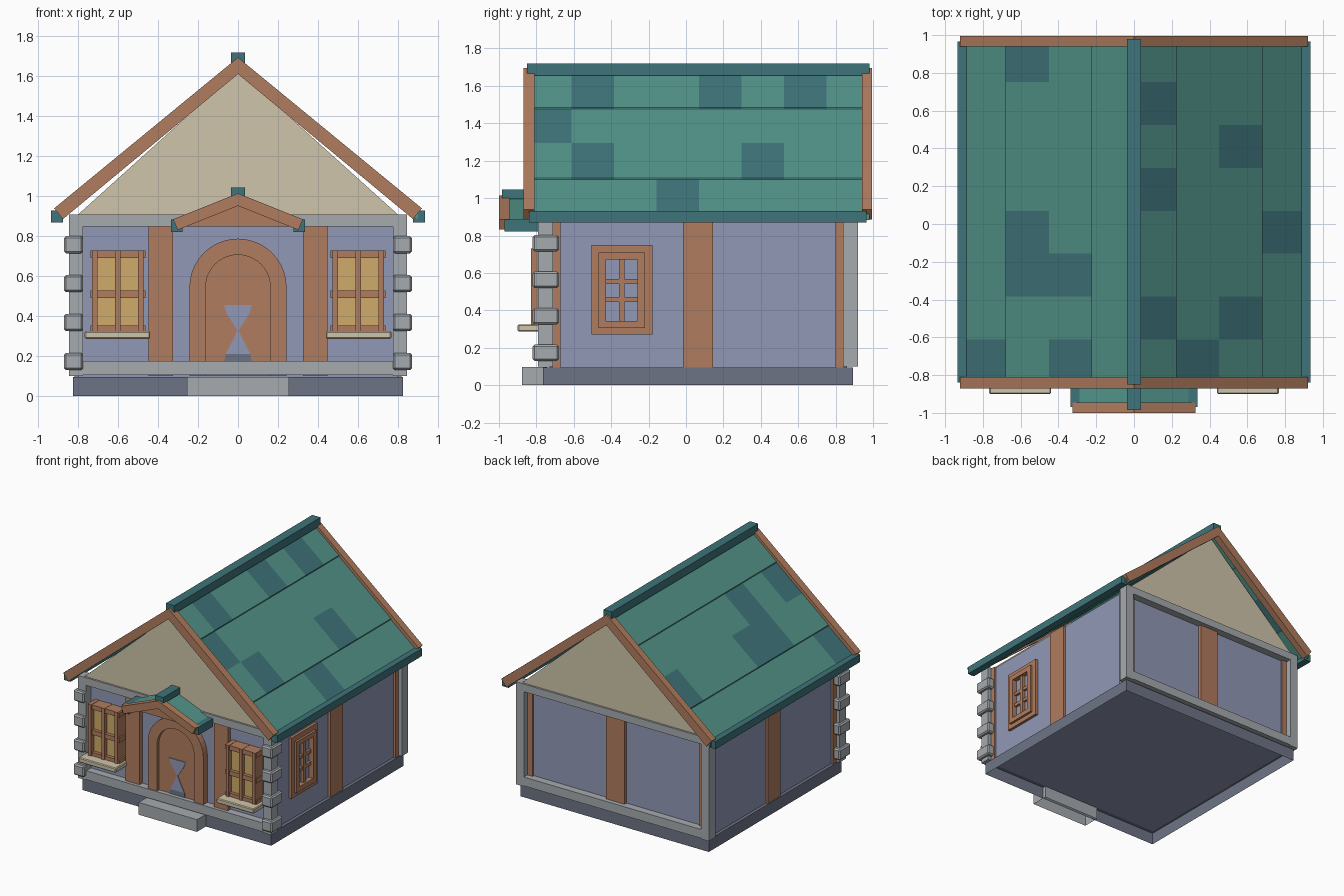
import bpy, bmesh, math

if "Cube" in bpy.data.objects:
    bpy.data.objects.remove(bpy.data.objects["Cube"])


def mat(name, hexcode):
    lin = []
    for i in (0, 2, 4):
        c = int(hexcode[i:i + 2], 16) / 255
        lin.append(c / 12.92 if c <= 0.04045 else ((c + 0.055) / 1.055) ** 2.4)
    m = bpy.data.materials.new(name)
    m.diffuse_color = (*lin, 1)
    m.use_nodes = True
    m.node_tree.nodes["Principled BSDF"].inputs["Base Color"].default_value = m.diffuse_color
    return m


PLASTER = mat("lavender plaster", "9198B6")
STONE = mat("grey stone", "A6ABAF")
WOOD = mat("brown wood", "B07C5E")
CREAM = mat("cream", "CFC5AA")
SLAB = mat("slate slab", "6D7486")
TEAL = mat("teal tile", "529389")
DARK = mat("dark teal", "3F747A")
PANE = mat("amber pane", "CFAB6A")


def shape(name, prisms, mats, mirror=False, bevel=0, open_bottom=False):
    """prisms: (xz outline, y0, y1[, material slot]) joined into one object"""
    bm = bmesh.new()
    for p in prisms:
        pts, y0, y1 = p[:3]
        for s in ((1, -1) if mirror else (1,)):
            a = [bm.verts.new((s * x, y0, z)) for x, z in pts]
            b = [bm.verts.new((s * x, y1, z)) for x, z in pts]
            n = len(a)
            fs = [bm.faces.new(a), bm.faces.new(b[::-1])]
            fs += [bm.faces.new((a[i], b[i], b[(i + 1) % n], a[(i + 1) % n])) for i in range(n)]
            for f in fs:
                f.material_index = p[3] if len(p) > 3 else 0
    bmesh.ops.recalc_face_normals(bm, faces=bm.faces)
    if open_bottom:
        low = [f for f in bm.faces if all(v.co.z < 0.001 for v in f.verts)]
        bmesh.ops.delete(bm, geom=low, context='FACES')
    me = bpy.data.meshes.new(name)
    bm.to_mesh(me)
    bm.free()
    for m in (mats if isinstance(mats, list) else [mats]):
        me.materials.append(m)
    ob = bpy.data.objects.new(name, me)
    bpy.context.collection.objects.link(ob)
    if bevel:
        mod = ob.modifiers.new("bevel", 'BEVEL')
        mod.width, mod.segments = bevel, 1
    return ob


def box(x0, x1, y0, y1, z0, z1):
    return ([(x0, z0), (x1, z0), (x1, z1), (x0, z1)], y0, y1)


def arch(r, z0, spring, n=20):
    top = [(r * math.cos(math.pi * i / n), spring + r * math.sin(math.pi * i / n)) for i in range(n + 1)]
    return [(r, z0)] + top + [(-r, z0)]


# foundation and step, hollow underneath
shape("foundation", [box(-.825, .825, -.765, .893, 0, .095)], SLAB, open_bottom=True)
shape("front_step", [box(-.255, .255, -.877, -.74, 0, .097)], STONE, open_bottom=True)

# walls and stone frame
shape("walls", [box(-.80, .80, -.73, .86, .09, .90)], PLASTER)
shape("corner_posts", [box(.775, .845, -.79, -.71, .1, .91), box(.775, .845, .84, .92, .1, .91)],
      STONE, mirror=True)
shape("frame_beams", [box(-.775, .775, y0, y1, z0, z1)
                      for y0, y1 in ((-.79, -.71), (.84, .92))
                      for z0, z1 in ((.105, .175), (.85, .91))], STONE)
shape("corner_stones", [box(.775, .87, -.82, -.68, z, z + .087) for z in (.13, .325, .52, .715)],
      STONE, mirror=True, bevel=.01)

# timber pillars
shape("front_pillars", [box(.325, .447, -.765, -.72, .1, .86)], WOOD, mirror=True)
shape("side_pillars", [box(.78, .818, y0, y1, .095, .90)
                       for y0, y1 in ((-.715, -.67), (-.015, .145), (.80, .845))], WOOD, mirror=True)
shape("back_pillars", [box(-.082, .082, .84, .885, .1, .86), box(.73, .78, .84, .875, .1, .86),
                       box(-.78, -.73, .84, .875, .1, .86)], WOOD)

# gables
tri = [(-.805, .905), (.805, .905), (0, 1.63)]
shape("gables", [(tri, -.775, -.745), (tri, .875, .905)], CREAM)

# main roof: four rows of eight tiles on each slope, some darker
xs = [0, .225, .45, .68, .90]
lift = [.006, -.002, -.002, -.010]
dark = {1: {(0, 1), (0, 4), (0, 6), (1, 0), (2, 1), (2, 5), (3, 3)},
        -1: {(1, 0), (1, 2), (2, 2), (2, 3), (2, 7), (3, 0)}}
tiles = []
for s in (1, -1):
    for r in range(4):
        for k in range(8):
            a, b = xs[r], xs[r + 1]
            za, zb = 1.663 - .815 * a + lift[r], 1.663 - .815 * b + lift[r]
            pts = [(s * a, za), (s * b, zb), (s * b, zb - .036), (s * a, za - .036)]
            y = -.84 + .2275 * k
            tiles.append((pts, y, y + .2275, int((r, k) in dark[s])))
shape("roof_tiles", tiles, [TEAL, DARK])
shape("roof_ridge", [box(-.036, .036, -.85, .98, 1.655, 1.72)], DARK)
shape("roof_eaves", [box(.877, .935, -.84, .965, .87, .93)], DARK, mirror=True)
verge = [(0, 1.695), (.92, .94), (.876, .886), (0, 1.612)]
shape("verge_boards", [(verge, -.87, -.81), (verge, .94, .995)], WOOD, mirror=True)

# porch canopy
shape("canopy_boards", [([(0, 1.015), (.325, .885), (.302, .832), (0, .952)], -1.0, -.945)],
      WOOD, mirror=True)
shape("canopy_tiles", [([(0, 1.0), (.31, .876), (.31, .84), (0, .96)], -.95, -.75)], TEAL, mirror=True)
shape("canopy_ridge", [box(-.036, .036, -.985, -.76, .995, 1.045)], DARK)
shape("canopy_eaves", [box(.277, .335, -.97, -.79, .822, .885)], DARK, mirror=True)
shape("canopy_gable", [([(-.27, .85), (.27, .85), (0, .962)], -.93, -.75)], WOOD)

# arched door with an hourglass inlay
shape("door_frame", [(arch(.243, .1, .545) + arch(.162, .1, .545)[::-1], -.78, -.72)], WOOD)
shape("door", [(arch(.165, .1, .545), -.755, -.72)], WOOD)
shape("door_inlay", [([(-.07, .455), (-.055, .41), (0, .325), (.055, .41), (.07, .455)], -.76, -.752),
                     ([(0, .335), (-.062, .21), (.062, .21)], -.76, -.752),
                     ([(-.062, .21), (-.07, .17), (.07, .17), (.062, .21)], -.76, -.752, 1)],
      [PLASTER, SLAB])

# front windows: panes, crossing bars, sills
shape("front_window_panes", [box(.48, .72, -.795, -.72, .325, .71)], PANE, mirror=True)
bars = [box(x - .013, x + .013, -.83, -.72, .32, .73) for x in (.487, .602, .717)]
bars += [box(.462, .738, -.822, -.72, z - .018, z + .018) for z in (.335, .51, .71)]
shape("front_window_bars", bars, WOOD, mirror=True)
shape("front_window_sills", [box(.44, .767, -.90, -.72, .287, .325)], CREAM, mirror=True, bevel=.006)


# window on the right wall only
def side_frame(x1, y0, y1, z0, z1, w):
    return [box(.79, x1, y0, y0 + w, z0, z1), box(.79, x1, y1 - w, y1, z0, z1),
            box(.79, x1, y0 + w, y1 - w, z0, z0 + w), box(.79, x1, y0 + w, y1 - w, z1 - w, z1)]


parts = side_frame(.822, -.505, -.18, .27, .75, .05) + side_frame(.84, -.467, -.22, .305, .71, .038)
parts += [box(.79, .825, -.358, -.33, .33, .68)]
parts += [box(.79, .82, -.44, -.25, z, z + .026) for z in (.445, .542)]
shape("side_window", parts, WOOD)
